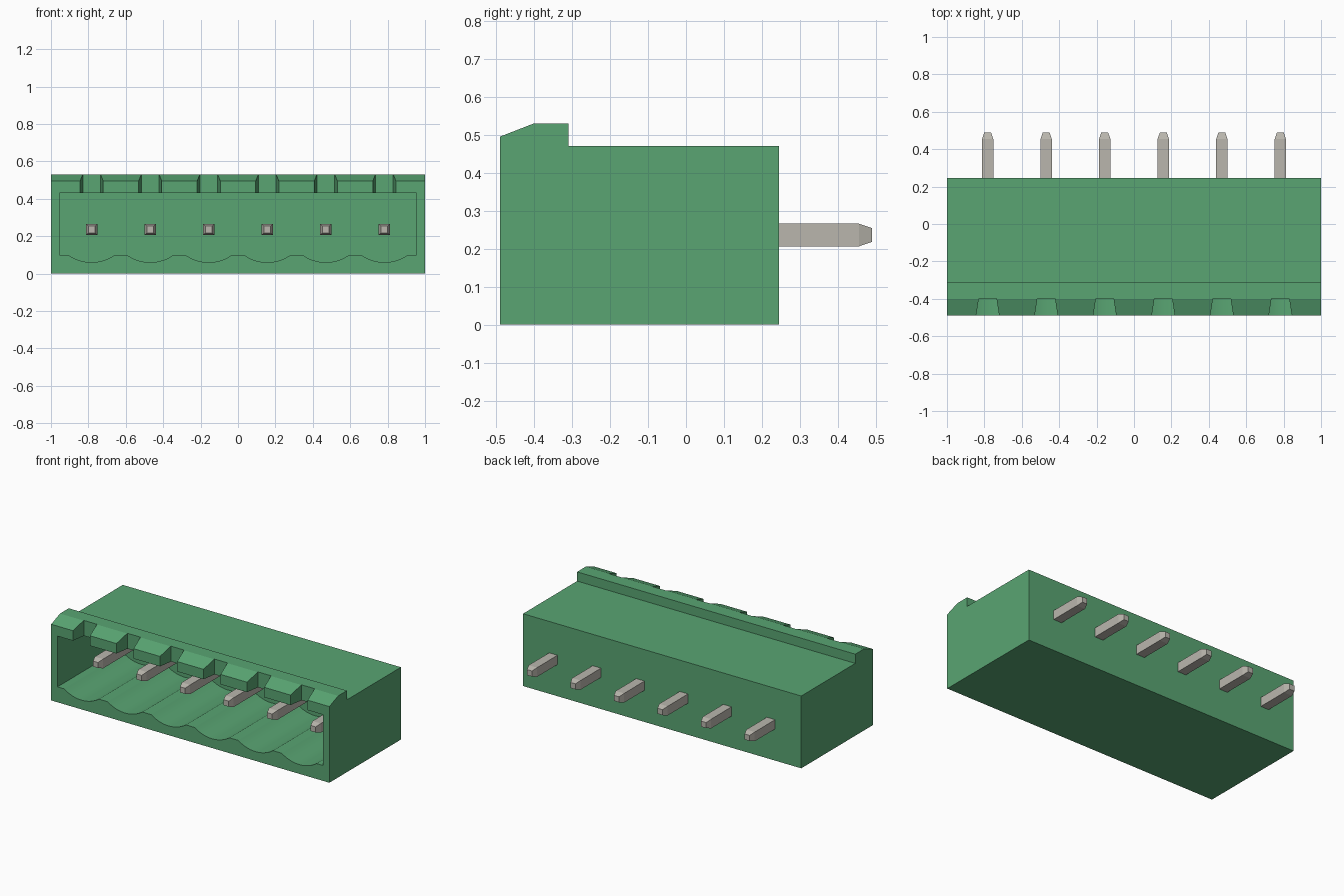
import bpy, bmesh, math
from mathutils import Vector

if "Cube" in bpy.data.objects:
    bpy.data.objects.remove(bpy.data.objects["Cube"])

PITCH = 0.313
PIN_X = [(i - 2.5) * PITCH for i in range(6)]


def material(name, rgb):
    m = bpy.data.materials.new(name)
    m.diffuse_color = (*rgb, 1)
    m.use_nodes = True
    m.node_tree.nodes["Principled BSDF"].inputs["Base Color"].default_value = m.diffuse_color
    return m


GREEN = material("green plastic", (0.10, 0.375, 0.17))
METAL = material("tinned metal", (0.49, 0.47, 0.42))


def loft(name, rings, mat):
    """Closed solid through a row of matching point rings."""
    bm = bmesh.new()
    loops = [[bm.verts.new(p) for p in ring] for ring in rings]
    n = len(loops[0])
    for a, b in zip(loops, loops[1:]):
        for i in range(n):
            j = (i + 1) % n
            bm.faces.new((a[i], a[j], b[j], b[i]))
    bm.faces.new(loops[0])
    bm.faces.new(loops[-1])
    bmesh.ops.recalc_face_normals(bm, faces=bm.faces)
    mesh = bpy.data.meshes.new(name)
    bm.to_mesh(mesh)
    bm.free()
    obj = bpy.data.objects.new(name, mesh)
    bpy.context.collection.objects.link(obj)
    mesh.materials.append(mat)
    return obj


def select(obj):
    bpy.ops.object.select_all(action='DESELECT')
    obj.select_set(True)
    bpy.context.view_layer.objects.active = obj


def cut(obj, cutter):
    select(obj)
    mod = obj.modifiers.new("cut", 'BOOLEAN')
    mod.operation = 'DIFFERENCE'
    mod.solver = 'EXACT'
    mod.object = cutter
    bpy.ops.object.modifier_apply(modifier=mod.name)
    bpy.data.objects.remove(cutter, do_unlink=True)


# Housing: side profile with the raised, chamfered front lip
side = [(-0.49, 0), (0.245, 0), (0.245, 0.47), (-0.31, 0.47),
        (-0.31, 0.53), (-0.40, 0.53), (-0.49, 0.495)]
housing = loft("housing", [[(x, y, z) for y, z in side] for x in (-1, 1)], GREEN)

# Socket cavity with a scalloped floor under each pin
HALF, DEPTH, FLOOR = 0.125, 0.04, 0.10
radius = (HALF ** 2 + DEPTH ** 2) / (2 * DEPTH)
sweep = math.asin(HALF / radius)
section = [(-0.955, 0.43), (-0.955, FLOOR)]
for px in PIN_X:
    for k in range(13):
        a = sweep * (k / 6 - 1)
        section.append((px + radius * math.sin(a),
                        FLOOR - DEPTH + radius * (1 - math.cos(a))))
section += [(0.955, FLOOR), (0.955, 0.43)]
cavity = loft("cavity_cutter", [[(x, y, z) for x, z in section] for y in (-0.6, 0.12)], GREEN)
cut(housing, cavity)

# Tapered keying notches through the front lip
for px in PIN_X:
    plan = [(-0.0665, -0.52), (0.0665, -0.52), (0.047, -0.397), (-0.047, -0.397)]
    notch = loft("notch_cutter", [[(px + x, y, z) for x, y in plan] for z in (0.40, 0.6)], GREEN)
    cut(housing, notch)

select(housing)
bpy.ops.object.shade_smooth_by_angle(angle=math.radians(20))

# Square contact pins with tapered tips at both ends
for n, px in enumerate(PIN_X):
    rings = [[(px + sx * h, y, 0.236 + sz * h)
              for sx, sz in ((-1, -1), (1, -1), (1, 1), (-1, 1))]
             for y, h in ((-0.345, 0.018), (-0.31, 0.03), (0.455, 0.03), (0.49, 0.018))]
    loft(f"contact_pin_{n + 1}", rings, METAL)
